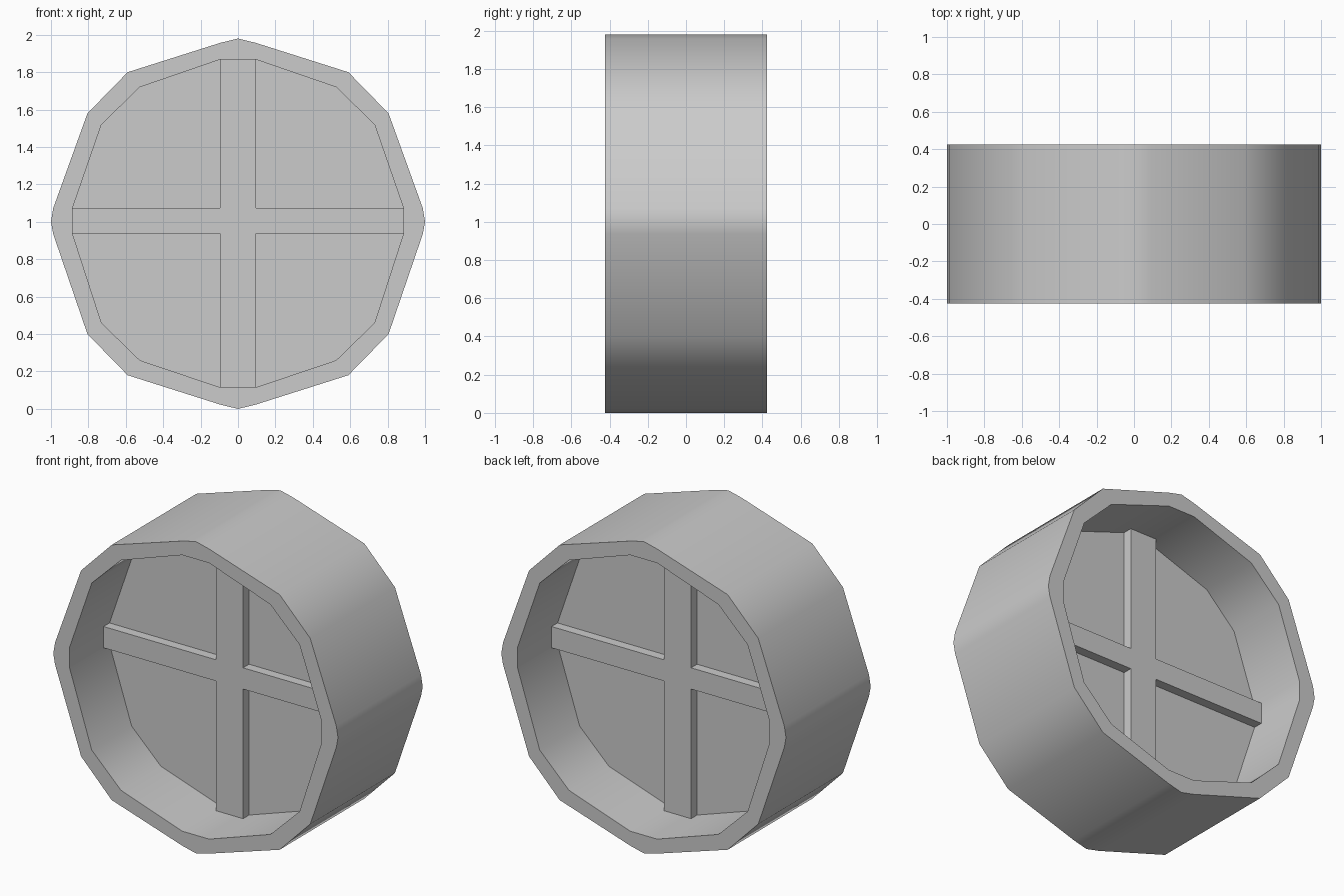
import bpy, bmesh, math

if "Cube" in bpy.data.objects:
    bpy.data.objects.remove(bpy.data.objects["Cube"])

HALF = 0.425  # half depth of the drum


def finish(bm, name, angle=None):
    bmesh.ops.recalc_face_normals(bm, faces=bm.faces)
    me = bpy.data.meshes.new(name)
    bm.to_mesh(me)
    bm.free()
    ob = bpy.data.objects.new(name, me)
    bpy.context.collection.objects.link(ob)
    if angle:
        bpy.ops.object.select_all(action='DESELECT')
        ob.select_set(True)
        bpy.context.view_layer.objects.active = ob
        bpy.ops.object.shade_smooth_by_angle(angle=math.radians(angle))
    return ob


def mirrored(right):
    # close a right-hand profile with its left-hand mirror image
    return right + [(-x, z) for x, z in reversed(right) if x > 1e-6]


def prism(name, profile, y):
    bm = bmesh.new()
    front = [bm.verts.new((x, -y, z)) for x, z in profile]
    back = [bm.verts.new((x, y, z)) for x, z in profile]
    bm.faces.new(front)
    bm.faces.new(back[::-1])
    n = len(profile)
    for i in range(n):
        j = (i + 1) % n
        bm.faces.new((front[i], back[i], back[j], front[j]))
    return finish(bm, name)


def tube(name, outer, inner, y):
    bm = bmesh.new()
    loops = [[bm.verts.new((x, d, z)) for x, z in p]
             for p, d in ((outer, -y), (outer, y), (inner, y), (inner, -y))]
    n = len(outer)
    for a in range(4):
        la, lb = loops[a], loops[(a + 1) % 4]
        for i in range(n):
            j = (i + 1) % n
            bm.faces.new((la[i], la[j], lb[j], lb[i]))
    return finish(bm, name, 35)


# Faceted rim, open at front and back
outer = mirrored([(0, 1.98), (0.095, 1.957), (0.59, 1.80), (0.805, 1.58),
                  (0.988, 1.073), (1.0, 1.0), (0.988, 0.935), (0.805, 0.40),
                  (0.59, 0.18), (0.095, 0.023), (0, 0)])
inner = mirrored([(0, 1.868), (0.095, 1.868), (0.525, 1.72), (0.73, 1.52),
                  (0.885, 1.073), (0.885, 1.0), (0.885, 0.938), (0.73, 0.46),
                  (0.525, 0.26), (0.095, 0.115), (0, 0.115)])
tube("rim", outer, inner, HALF)

# Thin disc across the middle, tucked slightly into the rim
disc = [(x * 1.02, 0.99 + (z - 0.99) * 1.02) for x, z in inner]
prism("disc", disc, 0.025)

# Cross-shaped spokes standing proud of both disc faces
w, lo, hi = 0.095, 0.938, 1.073
cross = mirrored([(w, 1.875), (w, hi), (0.89, hi), (0.89, lo), (w, lo), (w, 0.108)])
prism("spokes", cross, 0.085)
